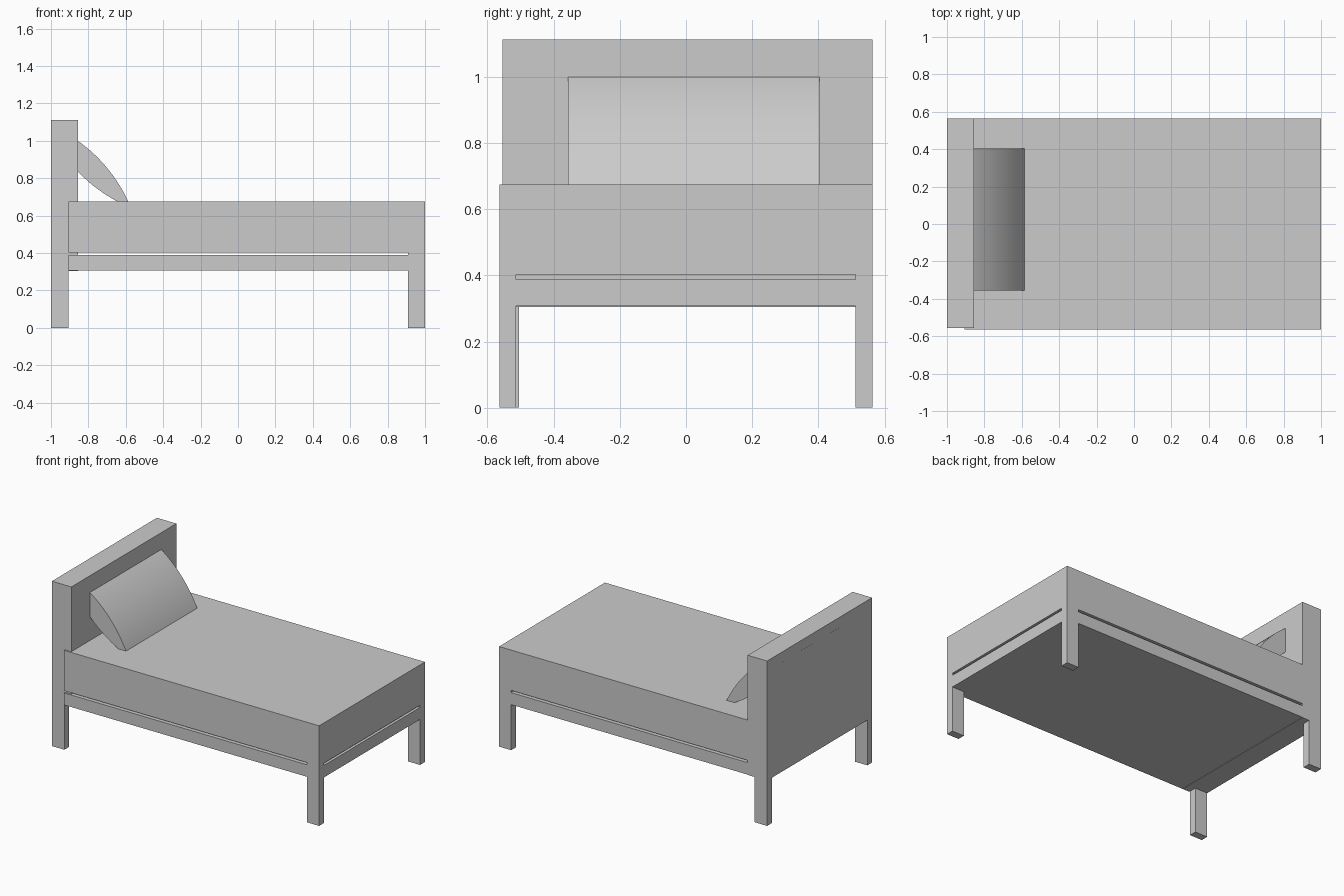
import bpy
import bmesh
from math import sqrt

if "Cube" in bpy.data.objects:
    bpy.data.objects.remove(bpy.data.objects["Cube"])


def box(name, x, y, z):
    """Box from (min, max) ranges."""
    bm = bmesh.new()
    bmesh.ops.create_cube(bm, size=1)
    for v in bm.verts:
        v.co = [r[0] if c < 0 else r[1] for c, r in zip(v.co, (x, y, z))]
    mesh = bpy.data.meshes.new(name)
    bm.to_mesh(mesh)
    bm.free()
    obj = bpy.data.objects.new(name, mesh)
    bpy.context.collection.objects.link(obj)
    return obj


def prism(name, profile, y0, y1):
    """Extrude an (x, z) profile along y."""
    bm = bmesh.new()
    face = bm.faces.new([bm.verts.new((x, y0, z)) for x, z in profile])
    ext = bmesh.ops.extrude_face_region(bm, geom=[face])
    for v in ext["geom"]:
        if isinstance(v, bmesh.types.BMVert):
            v.co.y = y1
    bmesh.ops.recalc_face_normals(bm, faces=bm.faces)
    mesh = bpy.data.meshes.new(name)
    bm.to_mesh(mesh)
    bm.free()
    obj = bpy.data.objects.new(name, mesh)
    bpy.context.collection.objects.link(obj)
    return obj


W = 0.564  # half width of the bed

# Mattress and the frame below it, with a narrow gap between
box("mattress", (-0.905, 1.0), (-W, W), (0.403, 0.675))
box("bed_frame", (-0.905, 1.0), (-W, W), (0.307, 0.388))

# Headboard
box("headboard", (-1.0, -0.855), (-0.555, W), (0.305, 1.112))

# Legs; the foot legs carry on up into the mattress
box("foot_leg_front", (0.91, 1.0), (-W, -0.514), (0, 0.55))
box("foot_leg_back", (0.91, 1.0), (0.512, W), (0, 0.42))
box("head_leg_front", (-1.0, -0.907), (-0.555, -0.505), (0, 0.31))
box("head_leg_back", (-1.0, -0.907), (0.512, W), (0, 0.31))

# Pillow: lens profile leaning at 45 degrees against the headboard
N, HALF, THICK = 18, 0.32, 0.064
START = -0.27  # upper end is blunt, hidden in the headboard
U0, V0 = -1.175, 0.049
ds = [START + (HALF - START) * i / N for i in range(N + 1)]
upper = [(d, THICK * (1 - (d / HALF) ** 2)) for d in ds]
lower = [(d, -t) for d, t in reversed(upper[:-1])]
profile = [((U0 + d + V0 + t) / sqrt(2), (V0 + t - U0 - d) / sqrt(2))
           for d, t in upper + lower]
pillow = prism("pillow", profile, -0.356, 0.404)
bpy.context.view_layer.objects.active = pillow
pillow.select_set(True)
bpy.ops.object.shade_smooth_by_angle()
